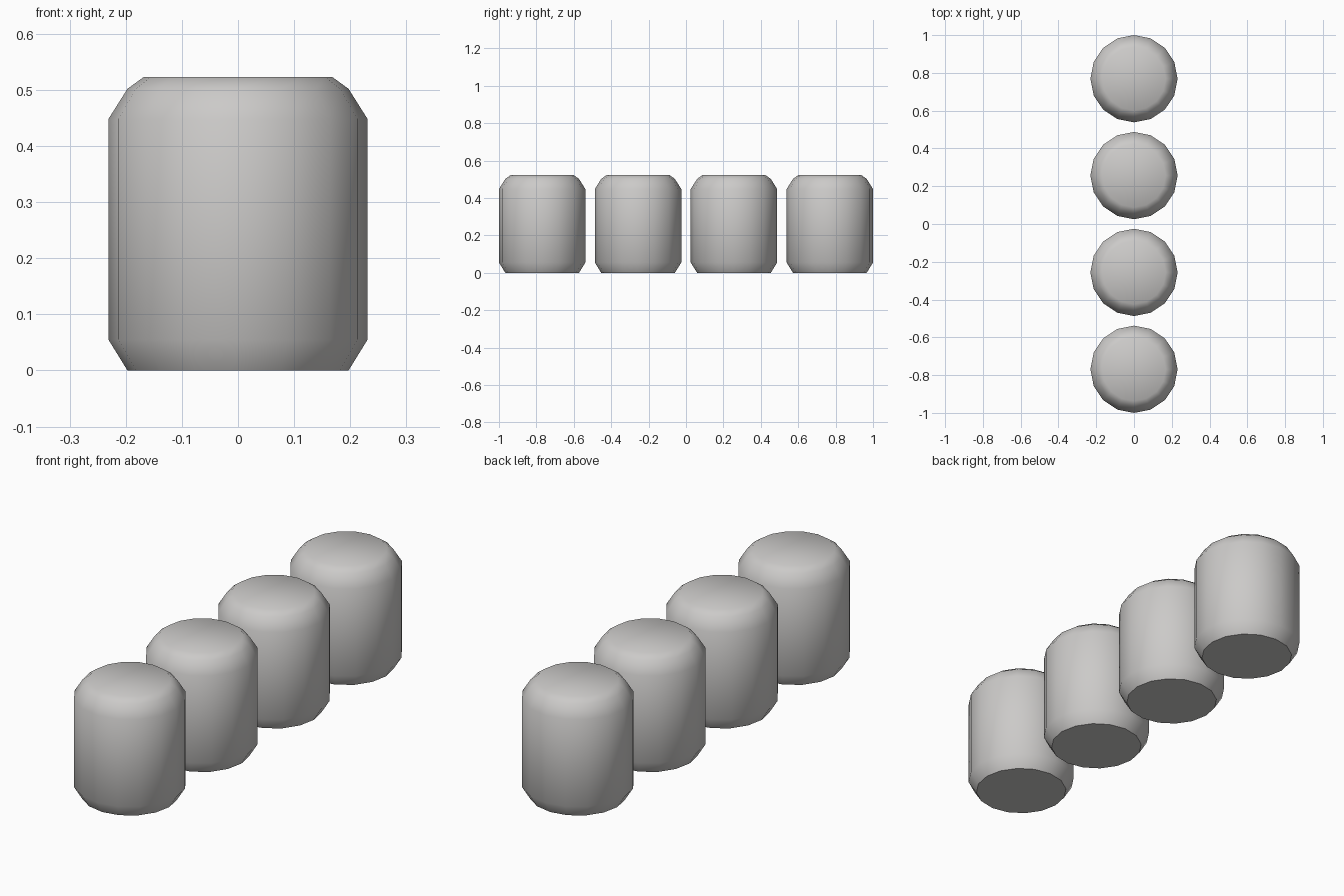
import bpy, bmesh, math

if "Cube" in bpy.data.objects:
    bpy.data.objects.remove(bpy.data.objects["Cube"])

SIDES = 16
# (radius, height) from the base to the rim of the top
PROFILE = [(0.197, 0.0), (0.231, 0.055), (0.231, 0.448), (0.197, 0.502), (0.168, 0.523)]

grey = bpy.data.materials.new("warm_grey")
grey.diffuse_color = (0.60, 0.59, 0.58, 1.0)
grey.use_nodes = True
grey.node_tree.nodes["Principled BSDF"].inputs["Base Color"].default_value = grey.diffuse_color


def make_barrel(name, y):
    """Chamfered 16-sided barrel, closed at both ends."""
    bm = bmesh.new()
    rings = []
    for r, z in PROFILE:
        rings.append([bm.verts.new((r * math.cos(2 * math.pi * i / SIDES),
                                    r * math.sin(2 * math.pi * i / SIDES), z))
                      for i in range(SIDES)])
    for a, b in zip(rings, rings[1:]):
        for i in range(SIDES):
            j = (i + 1) % SIDES
            bm.faces.new((a[i], a[j], b[j], b[i]))
    bm.faces.new(rings[0][::-1])
    bm.faces.new(rings[-1])
    mesh = bpy.data.meshes.new(name)
    bm.to_mesh(mesh)
    bm.free()
    mesh.materials.append(grey)
    obj = bpy.data.objects.new(name, mesh)
    obj.location.y = y
    bpy.context.collection.objects.link(obj)
    # smooth walls and top, crisp edge round the base
    bpy.ops.object.select_all(action='DESELECT')
    obj.select_set(True)
    bpy.context.view_layer.objects.active = obj
    bpy.ops.object.shade_smooth_by_angle(angle=math.radians(45))


# Row of four barrels
for n in range(4):
    make_barrel(f"barrel_{n + 1}", (n - 1.5) * 0.5127)
